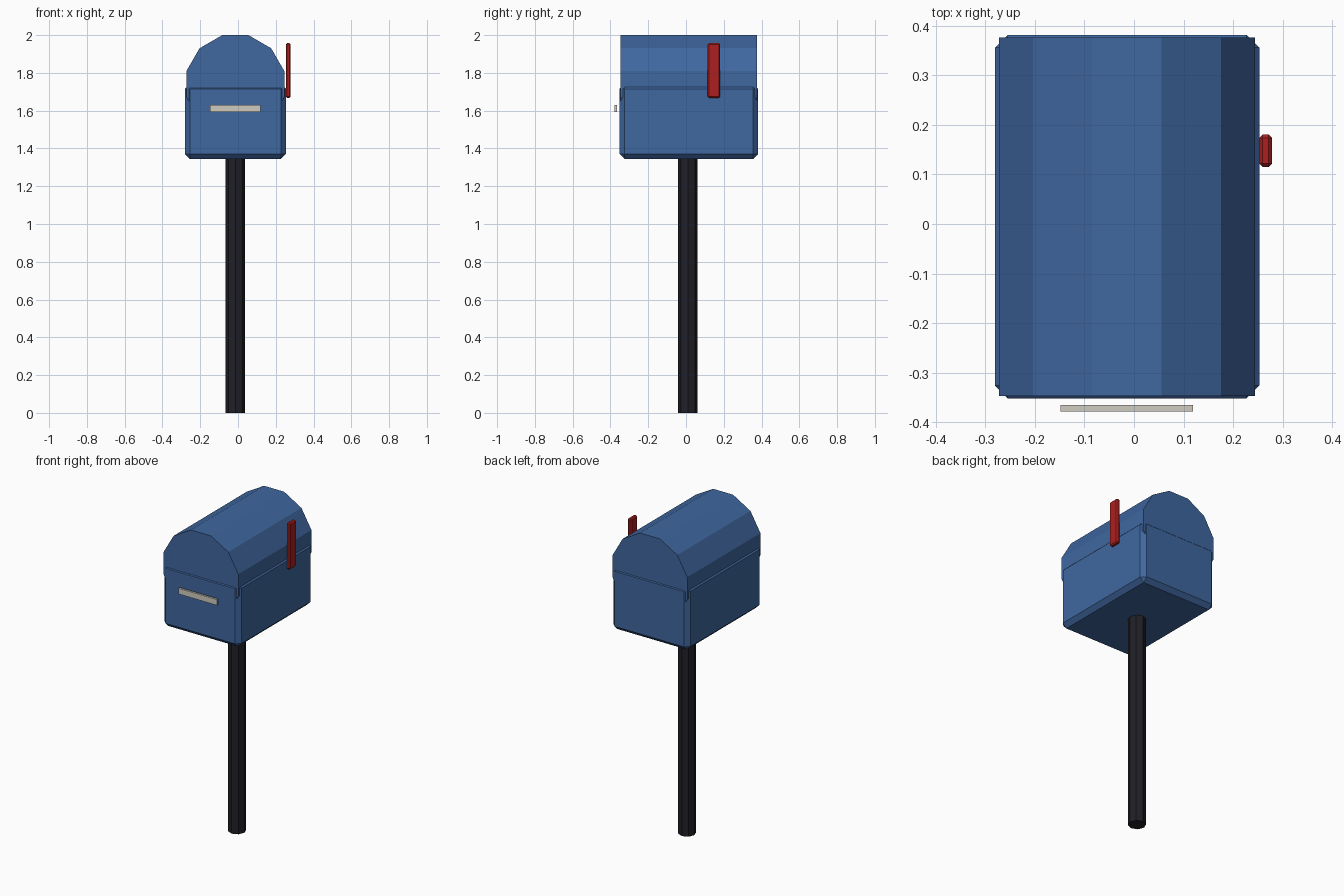
import bpy
import math

cube = bpy.data.objects.get("Cube")
if cube:
    bpy.data.objects.remove(cube, do_unlink=True)


def material(name, r, g, b):
    m = bpy.data.materials.new(name)
    m.use_nodes = True
    m.diffuse_color = (r, g, b, 1)
    bsdf = next(n for n in m.node_tree.nodes if n.type == 'BSDF_PRINCIPLED')
    bsdf.inputs["Base Color"].default_value = (r, g, b, 1)
    return m


blue = material("blue paint", 0.05, 0.135, 0.35)
red = material("red paint", 0.42, 0.014, 0.014)
black = material("black post", 0.014, 0.014, 0.02)
cream = material("pale grey plate", 0.62, 0.6, 0.53)


def finish(name, mat):
    obj = bpy.context.object
    obj.name = name
    obj.data.name = name
    obj.data.materials.append(mat)
    return obj


def box(name, mat, low, high, bevel=0):
    """Box between two corners, with chamfered edges if asked for."""
    centre = [(a + b) / 2 for a, b in zip(low, high)]
    bpy.ops.mesh.primitive_cube_add(size=1, location=centre)
    obj = finish(name, mat)
    obj.scale = [b - a for a, b in zip(low, high)]
    bpy.ops.object.transform_apply(location=False, rotation=False, scale=True)
    if bevel:
        mod = obj.modifiers.new("chamfer", 'BEVEL')
        mod.width = bevel
        mod.segments = 1
    return obj


def prism(name, mat, sides, radius, depth, location, rotation):
    bpy.ops.mesh.primitive_cylinder_add(vertices=sides, radius=radius, depth=depth,
                                        location=location, rotation=rotation)
    return finish(name, mat)


CX, CY = -0.014, 0.015

# Mailbox body and its faceted round roof
box("body", blue, (CX - 0.267, CY - 0.367, 1.345), (CX + 0.267, CY + 0.367, 1.742), 0.026)
prism("roof", blue, 12, 0.268, 0.724, (CX, CY, 1.741),
      (math.pi / 2, math.radians(15), 0))

# Post
prism("post", black, 8, 0.052, 1.4, (CX, 0.01, 0.7), (0, 0, 0))

# Signal flag on the left side
box("flag", red, (0.253, 0.115, 1.668), (0.279, 0.181, 1.958), 0.007)

# Name plate standing off the front
box("front_plate", cream, (-0.148, -0.379, 1.594), (0.119, -0.366, 1.63))
